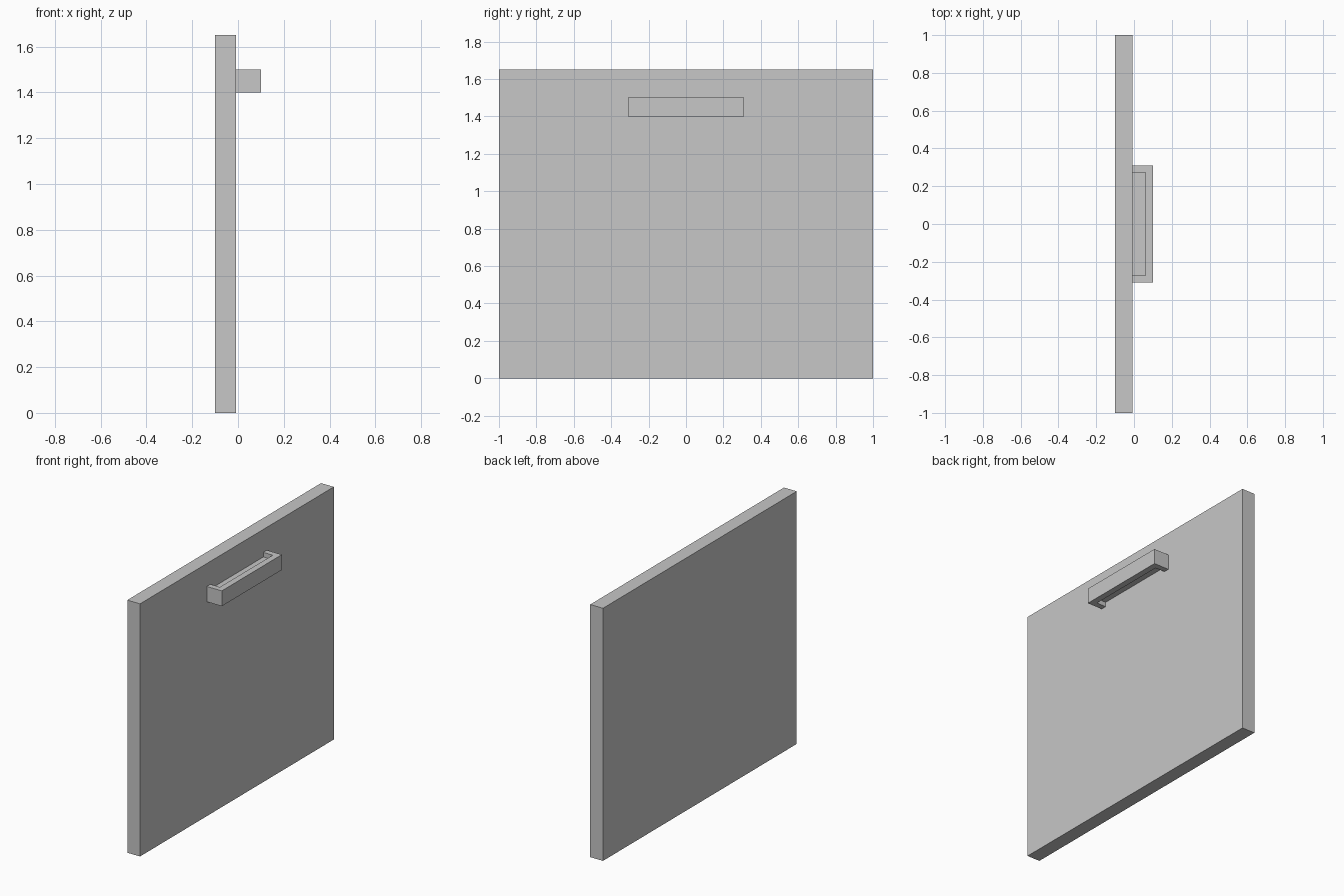
import bpy
import bmesh

cube = bpy.data.objects.get("Cube")
if cube:
    bpy.data.objects.remove(cube, do_unlink=True)

grey = bpy.data.materials.new("plain_grey")
grey.use_nodes = True
colour = (0.57, 0.57, 0.57, 1)
grey.diffuse_color = colour
grey.node_tree.nodes["Principled BSDF"].inputs["Base Color"].default_value = colour


def extrude_outline(name, outline, bottom, top):
    """Extrude a flat xy outline upward into a solid."""
    bm = bmesh.new()
    face = bm.faces.new([bm.verts.new((x, y, bottom)) for x, y in outline])
    result = bmesh.ops.extrude_face_region(bm, geom=[face])
    verts = [v for v in result["geom"] if isinstance(v, bmesh.types.BMVert)]
    bmesh.ops.translate(bm, verts=verts, vec=(0, 0, top - bottom))
    bmesh.ops.recalc_face_normals(bm, faces=bm.faces)
    mesh = bpy.data.meshes.new(name)
    bm.to_mesh(mesh)
    bm.free()
    mesh.materials.append(grey)
    obj = bpy.data.objects.new(name, mesh)
    bpy.context.collection.objects.link(obj)
    return obj


def rectangle(x0, x1, half_y):
    return [(x0, -half_y), (x1, -half_y), (x1, half_y), (x0, half_y)]


back, face_x, grip_x, front = -0.1, -0.008, 0.06, 0.1
outer, inner = 0.31, 0.273
low, high, recess = 1.4, 1.5, 0.03

# Flat drawer panel
extrude_outline("front_panel", rectangle(back, face_x, 1.0), 0, 1.65)

# U-shaped handle: a bar with a post at each end
extrude_outline("handle_frame", [
    (face_x, -outer), (front, -outer), (front, outer), (face_x, outer),
    (face_x, inner), (grip_x, inner), (grip_x, -inner), (face_x, -inner),
], low, high)

# Web closing the handle between its upper and lower finger recesses
extrude_outline("handle_web", rectangle(face_x, grip_x, inner),
                low + recess, high - recess)
